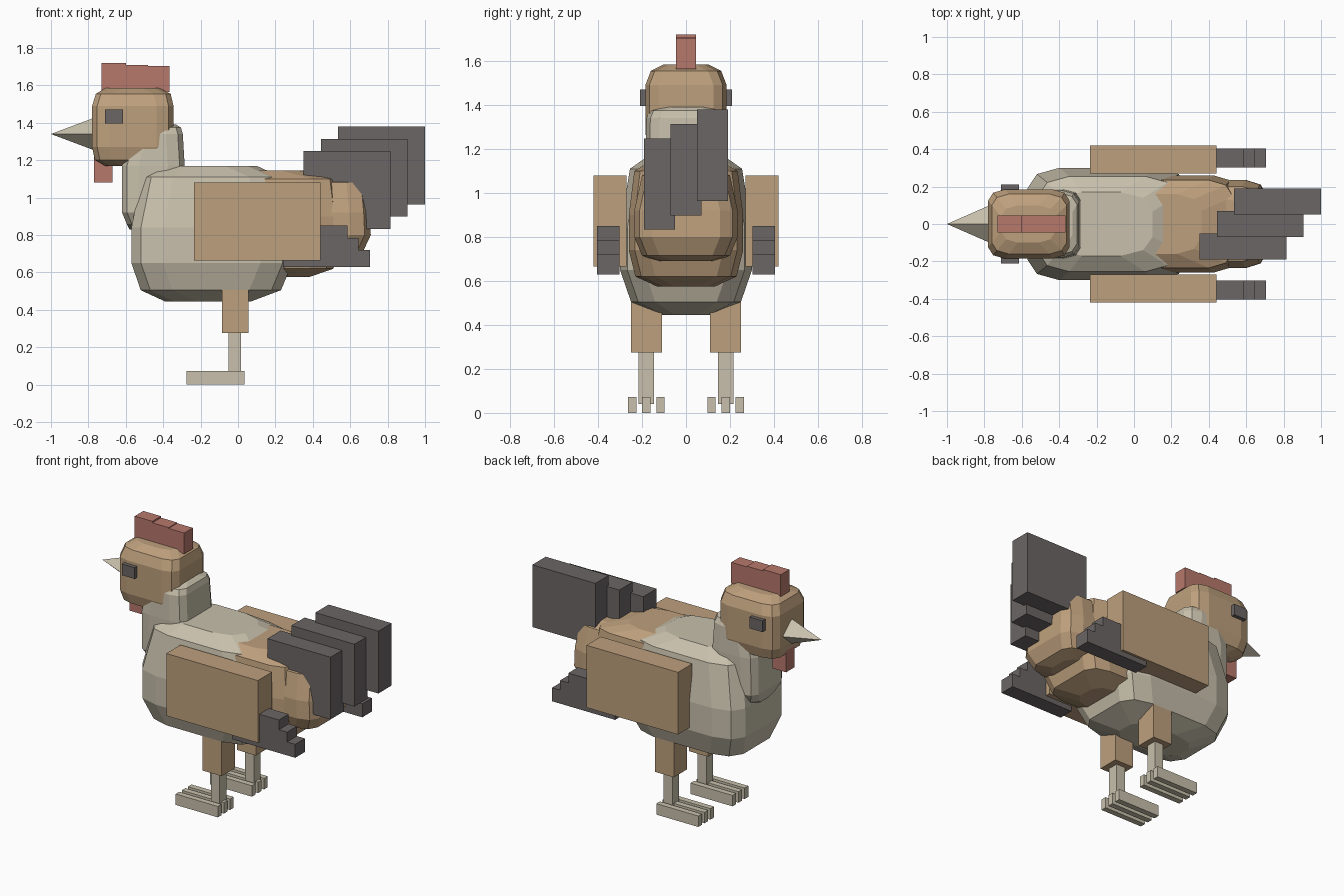
import bpy, bmesh


def material(name, rgb):
    m = bpy.data.materials.new(name)
    m.diffuse_color = (*rgb, 1)
    return m


CREAM = material("cream", (0.578, 0.527, 0.413))
BROWN = material("tan_brown", (0.515, 0.352, 0.205))
RED = material("dull_red", (0.474, 0.188, 0.150))
DARK = material("dark_grey", (0.145, 0.133, 0.128))


def finish(name, bm, mat):
    bmesh.ops.recalc_face_normals(bm, faces=bm.faces[:])
    me = bpy.data.meshes.new(name)
    bm.to_mesh(me)
    bm.free()
    me.materials.append(mat)
    ob = bpy.data.objects.new(name, me)
    bpy.context.collection.objects.link(ob)
    return ob


def box(name, mat, x, y, z):
    """Box from (min, max) pairs."""
    bm = bmesh.new()
    for v in bmesh.ops.create_cube(bm, size=1)["verts"]:
        v.co = [r[0] if c < 0 else r[1] for c, r in zip(v.co, (x, y, z))]
    return finish(name, bm, mat)


def rounded_body(name, mat, rings, cx, cy):
    """Loft of faceted round-cornered rings given as (z, x min, x max, half width)."""
    bm = bmesh.new()
    loops = []
    for z, x0, x1, h in rings:
        b = min(cy, h * 0.6)
        corner = [(x0, h - b), (x0 + 0.3 * cx, h - 0.3 * b), (x0 + cx, h)]
        side = corner + [(x0 + x1 - x, y) for x, y in reversed(corner)]
        outline = side + [(x, -y) for x, y in reversed(side)]
        loops.append([bm.verts.new((x, y, z)) for x, y in outline])
    for a, b in zip(loops, loops[1:]):
        for i in range(len(a)):
            j = (i + 1) % len(a)
            bm.faces.new((a[i], a[j], b[j], b[i]))
    bm.faces.new(loops[0])
    bm.faces.new(loops[-1])
    return finish(name, bm, mat)


# Torso sections, from breast to rump
rounded_body("breast", CREAM, [
    (0.445, -0.39, 0.07, 0.13), (0.505, -0.52, 0.23, 0.25),
    (0.65, -0.57, 0.29, 0.30), (0.84, -0.57, 0.29, 0.30),
    (1.11, -0.515, 0.23, 0.255), (1.17, -0.45, 0.10, 0.17)], 0.17, 0.11)
rounded_body("hind_body", BROWN, [
    (0.575, -0.05, 0.38, 0.13), (0.62, -0.13, 0.51, 0.23),
    (0.74, -0.16, 0.555, 0.26), (0.90, -0.16, 0.555, 0.26),
    (1.10, -0.13, 0.53, 0.235), (1.145, -0.05, 0.36, 0.16)], 0.13, 0.09)
rounded_body("rump", BROWN, [
    (0.69, 0.32, 0.60, 0.13), (0.715, 0.27, 0.67, 0.20),
    (0.80, 0.25, 0.71, 0.235), (0.92, 0.25, 0.705, 0.235),
    (1.08, 0.27, 0.69, 0.20), (1.11, 0.32, 0.62, 0.13)], 0.11, 0.08)

# Neck and head
rounded_body("neck", CREAM, [
    (0.83, -0.58, -0.36, 0.10), (0.86, -0.595, -0.33, 0.15),
    (0.92, -0.62, -0.30, 0.18), (1.17, -0.62, -0.285, 0.185),
    (1.34, -0.58, -0.295, 0.18), (1.375, -0.56, -0.305, 0.165),
    (1.39, -0.52, -0.33, 0.12)], 0.09, 0.06)
rounded_body("head", BROWN, [
    (1.17, -0.71, -0.42, 0.11), (1.20, -0.765, -0.365, 0.165),
    (1.27, -0.78, -0.345, 0.185), (1.49, -0.78, -0.345, 0.185),
    (1.555, -0.76, -0.36, 0.16), (1.585, -0.71, -0.42, 0.10)], 0.09, 0.06)

# Beak: four-sided spike with a diamond section
bm = bmesh.new()
tip = bm.verts.new((-1.0, 0, 1.34))
base = [bm.verts.new((-0.76, y, z)) for y, z in
        ((0.105, 1.34), (0, 1.43), (-0.105, 1.34), (0, 1.25))]
for i in range(4):
    bm.faces.new((tip, base[i], base[(i + 1) % 4]))
bm.faces.new(base)
finish("beak", bm, CREAM)

# Comb and wattle
for i, (x0, x1, top) in enumerate([(-0.73, -0.60, 1.72), (-0.60, -0.48, 1.71),
                                   (-0.48, -0.365, 1.705)]):
    box(f"comb_{i}", RED, (x0, x1), (-0.045, 0.045), (1.565, top))
box("wattle", RED, (-0.77, -0.67), (-0.045, 0.045), (1.08, 1.25))

# Tail feathers, stepped upwards towards the back
for i in range(3):
    x, y, z = 0.35 + 0.0925 * i, -0.19 + 0.12 * i, 0.833 + 0.0655 * i
    box(f"tail_feather_{i}", DARK, (x, x + 0.465), (y, y + 0.14), (z, z + 0.415))

# Mirrored parts
for s, tag in ((-1, "right"), (1, "left")):
    def pair(name, mat, x, y, z):
        box(f"{tag}_{name}", mat, x, sorted((s * y[0], s * y[1])), z)

    pair("eye", DARK, (-0.71, -0.615), (0.15, 0.21), (1.395, 1.47))
    pair("wing", BROWN, (-0.235, 0.44), (0.27, 0.42), (0.665, 1.08))
    for i, (x1, top) in enumerate([(0.705, 0.72), (0.645, 0.785), (0.585, 0.85)]):
        pair(f"wing_feather_{i}", DARK, (0.24, x1), (0.302, 0.404),
             (0.63 + 0.07 * i, top))
    pair("thigh", BROWN, (-0.085, 0.055), (0.11, 0.25), (0.275, 0.60))
    pair("shin", CREAM, (-0.05, 0.015), (0.145, 0.215), (0.04, 0.30))
    for i in range(3):
        y = 0.097 + 0.064 * i
        pair(f"toe_{i}", CREAM, (-0.275, 0.035), (y, y + 0.038), (0, 0.073))
